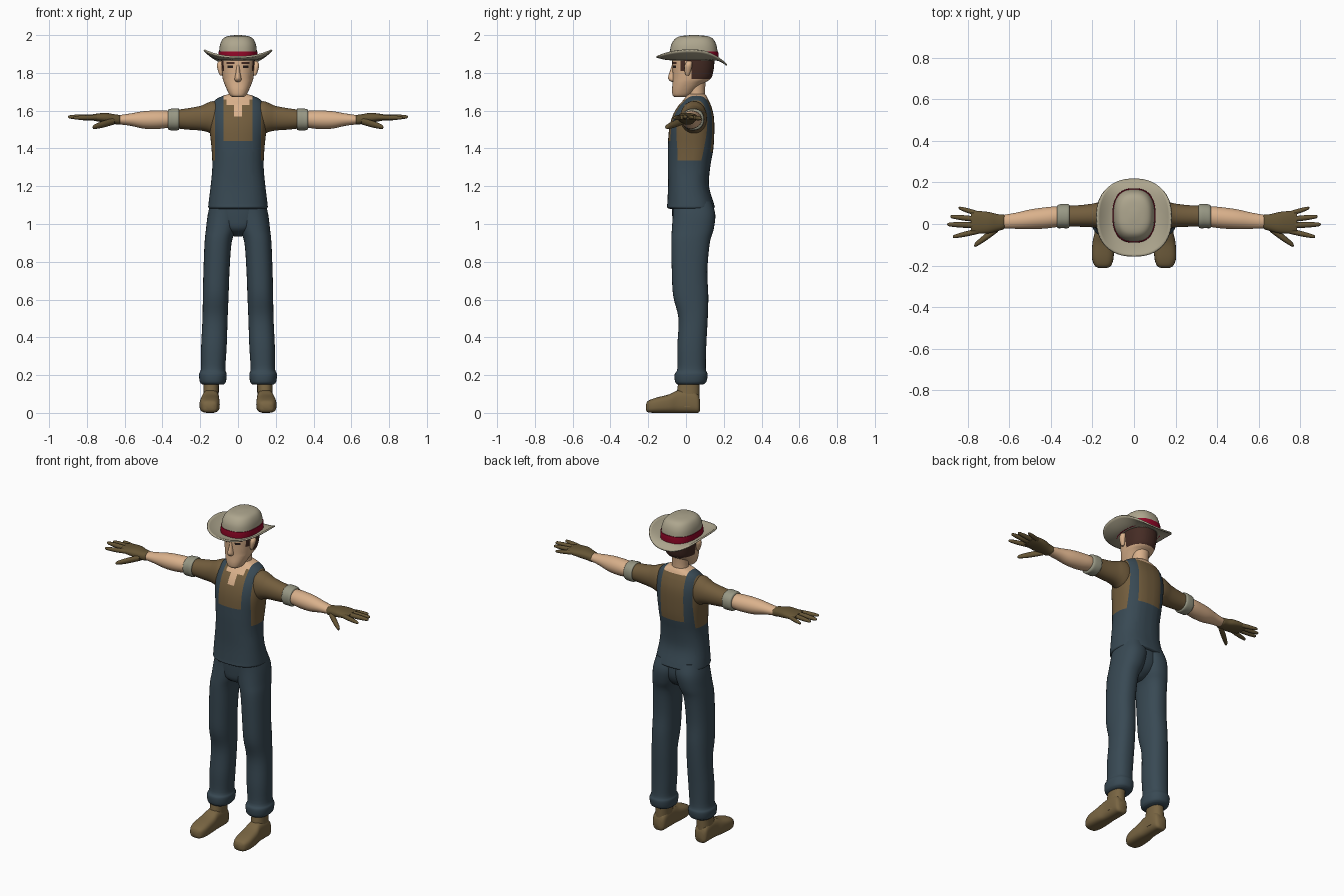
import bpy
import bmesh
import math
from mathutils import Vector

cube = bpy.data.objects.get("Cube")
if cube:
    bpy.data.objects.remove(cube, do_unlink=True)


def material(name, *rgb):
    mat = bpy.data.materials.new(name)
    mat.use_nodes = True
    mat.diffuse_color = (*rgb, 1)
    shader = next(n for n in mat.node_tree.nodes if n.type == "BSDF_PRINCIPLED")
    shader.inputs["Base Color"].default_value = (*rgb, 1)
    shader.inputs["Roughness"].default_value = .8
    return mat


DENIM = material("denim_blue", .04, .067, .088)
SHIRT = material("shirt_brown", .17, .11, .047)
SKIN = material("skin", .7, .44, .26)
FELT = material("hat_felt", .42, .38, .27)
BAND = material("band_red", .28, .002, .02)
HAIR = material("hair_brown", .06, .025, .018)
GLOVE = material("glove_olive", .13, .09, .035)
BOOT = material("boot_leather", .19, .13, .055)
CUFF = material("cuff_grey", .31, .31, .23)
EYE = material("eye_dark", .02, .012, .01)

AXES = {"X": lambda t, a, b: (t, a, b),
        "Y": lambda t, a, b: (a, t, b),
        "Z": lambda t, a, b: (a, b, t)}
parts = []


def refine(rows, steps):
    """Smooth interpolation through cross-section rows."""
    pts = [Vector(r) for r in rows]
    pts = [2 * pts[0] - pts[1]] + pts + [2 * pts[-1] - pts[-2]]
    out = []
    for p, q, r, s in zip(pts, pts[1:], pts[2:], pts[3:]):
        for k in range(steps):
            u = k / steps
            out.append(q + (r - p) * u / 2 + (p - q * 2.5 + r * 2 - s / 2) * u * u
                       + ((q - r) * 3 + s - p) * u ** 3 / 2)
    return out + [pts[-2]]


def finish(name, bm, mats, mirror):
    bmesh.ops.recalc_face_normals(bm, faces=bm.faces[:])
    mesh = bpy.data.meshes.new(name)
    bm.to_mesh(mesh)
    bm.free()
    for mat in mats:
        mesh.materials.append(mat)
    obj = bpy.data.objects.new(name, mesh)
    bpy.context.collection.objects.link(obj)
    if mirror:
        obj.modifiers.new("Mirror", "MIRROR").use_clip = False
    parts.append(obj)
    return obj


def superellipse(angle, power):
    c, s = math.cos(angle), math.sin(angle)
    return (math.copysign(abs(c) ** (2 / power), c),
            math.copysign(abs(s) ** (2 / power), s))


def loft(name, axis, rows, mats, power=2.2, mirror=False, sides=32, steps=4,
         cuts=(), rule=None):
    """Skin rows of (position, low a, high a, low b, high b); a short row is symmetric in a."""
    rows = [(r[0], -r[1], *r[1:]) if len(r) == 4 else r for r in rows]
    bm = bmesh.new()
    rings = []
    for t, a0, a1, b0, b1 in refine(rows, steps):
        ring = []
        for i in range(sides):
            c, s = superellipse(math.tau * i / sides, power)
            ring.append(bm.verts.new(AXES[axis](t, (a0 + a1 + (a1 - a0) * c) / 2,
                                                (b0 + b1 + (b1 - b0) * s) / 2)))
        rings.append(ring)
    for low, high in zip(rings, rings[1:]):
        for i in range(sides):
            j = (i + 1) % sides
            bm.faces.new((low[i], low[j], high[j], high[i]))
    bm.faces.new(rings[0])
    bm.faces.new(rings[-1])
    # Split faces along colour borders
    for way, values in cuts:
        for value in values:
            normal = Vector([way == k for k in "XYZ"])
            bmesh.ops.bisect_plane(bm, geom=bm.verts[:] + bm.edges[:] + bm.faces[:],
                                   plane_co=normal * value, plane_no=normal, dist=1e-5)
    if rule:
        for face in bm.faces:
            face.material_index = rule(face.calc_center_median())
    return finish(name, bm, mats, mirror)


# Boots
loft("boot_foot", "Y", [(-.212, .13, .17, .015, .045), (-.2, .11, .19, .003, .064),
     (-.16, .098, .203, 0, .08), (-.09, .097, .2, 0, .098), (-.04, .1, .19, 0, .12),
     (.03, .1, .188, 0, .12), (.062, .106, .184, 0, .1), (.074, .12, .17, .01, .07)],
     [BOOT], 3, True)
loft("boot_ankle", "Z", [(.03, .1, .188, -.06, .07), (.1, .102, .184, -.05, .071),
     (.2, .1, .18, -.035, .072)], [BOOT], 2.3, True)

# Trousers
loft("trouser_leg", "Z", [(.15, .075, .19, -.045, .09), (.165, .064, .202, -.058, .108),
     (.205, .06, .206, -.06, .114), (.235, .067, .196, -.046, .105),
     (.35, .06, .195, -.046, .107), (.5, .055, .188, -.04, .115),
     (.62, .05, .186, -.068, .118), (.75, .045, .183, -.075, .113),
     (.9, .034, .177, -.078, .126), (.97, .01, .17, -.075, .146),
     (1.05, -.01, .16, -.07, .155), (1.12, -.01, .143, -.07, .135)], [DENIM], 2.3, True)
loft("trouser_seat", "Z", [(.935, .02, 0, .06), (.97, .08, -.06, .11),
     (1.03, .13, -.072, .138), (1.12, .147, -.075, .135)], [DENIM], 2.4)


# Torso with bib, straps, side openings and neckline
def torso_colour(p):
    x, front = abs(p.x), p.y < .04
    if x > .122:
        return int(p.z > 1.335)
    if x > .078 or p.z < (1.44 if front else 1.38):
        return 0
    if front:
        slot = x < .022 and p.z > 1.57
        return 2 if slot or (p.z > 1.63 and x < .06) or p.z > 1.66 else 1
    return 2 if p.z > 1.66 else 1


loft("torso", "Z", [(1.08, .148, -.085, .14), (1.088, .157, -.1, .152),
     (1.11, .156, -.099, .147), (1.2, .145, -.095, .122), (1.3, .136, -.096, .128),
     (1.4, .14, -.096, .145), (1.5, .15, -.09, .15), (1.57, .15, -.072, .147),
     (1.62, .141, -.045, .135), (1.655, .122, -.015, .12), (1.675, .088, 0, .11),
     (1.688, .05, .01, .1)], [DENIM, SHIRT, SKIN], 2.4, sides=48,
     cuts=[("X", [s * v for s in (-1, 1) for v in (.022, .06, .078, .122)]),
           ("Y", [.04]), ("Z", [1.335, 1.38, 1.44, 1.57, 1.63, 1.66])],
     rule=torso_colour)

# Arms
loft("sleeve", "X", [(.08, -.025, .105, 1.48, 1.63), (.13, -.03, .11, 1.475, 1.65),
     (.165, -.024, .106, 1.488, 1.64), (.2, -.016, .098, 1.495, 1.625),
     (.27, -.013, .09, 1.5, 1.612), (.34, -.012, .088, 1.508, 1.603)], [SHIRT], 2.1, True)
loft("sleeve_cuff", "X", [(.31, -.008, .086, 1.51, 1.6), (.316, -.02, .096, 1.497, 1.612),
     (.345, -.02, .096, 1.496, 1.611), (.366, -.02, .092, 1.498, 1.608),
     (.372, -.01, .082, 1.51, 1.598)], [CUFF], 2.2, True)
loft("forearm", "X", [(.33, -.008, .08, 1.515, 1.595), (.38, -.016, .084, 1.508, 1.6),
     (.43, -.022, .08, 1.503, 1.601), (.5, -.025, .07, 1.505, 1.597),
     (.57, -.023, .054, 1.52, 1.585), (.65, -.02, .04, 1.53, 1.573)], [SKIN], 2, True)

# Gloves
loft("glove_palm", "X", [(.625, -.022, .043, 1.53, 1.575), (.632, -.027, .046, 1.526, 1.578),
     (.66, -.035, .048, 1.53, 1.582), (.7, -.045, .058, 1.536, 1.588),
     (.75, -.046, .062, 1.544, 1.584), (.785, -.038, .056, 1.552, 1.578)], [GLOVE], 2.4, True)


def finger(name, base, tip, radius):
    rows = []
    for u, scale in ((0, 1), (.5, 1), (.85, .75), (.97, .5), (1, .1)):
        x, y, z = Vector(base).lerp(Vector(tip), u)
        r = radius * scale
        rows.append((x, y - r, y + r, z - r, z + r))
    loft(name, "X", rows, [GLOVE], 2, True, sides=12, steps=3)


finger("little_finger", (.74, .046, 1.563), (.845, .078, 1.558), .012)
finger("ring_finger", (.75, .022, 1.566), (.885, .036, 1.564), .013)
finger("middle_finger", (.75, -.006, 1.566), (.9, -.002, 1.567), .014)
finger("index_finger", (.74, -.032, 1.564), (.873, -.062, 1.562), .013)
finger("thumb", (.655, -.02, 1.545), (.77, -.104, 1.512), .018)


# Neck and head with hair, brows and eyes
def head_colour(p):
    x = abs(p.x)
    if p.y > .03 and p.z > 1.768 or p.y > -.03 and p.z > 1.862:
        return 1
    if -.03 < p.y < -.006 and p.z > 1.81 and x > .05:
        return 1
    if p.y < -.03 and .018 < x < .062 and 1.847 < p.z < 1.857:
        return 1
    return 2 if p.y < -.03 and .026 < x < .056 and 1.826 < p.z < 1.84 else 0


loft("neck", "Z", [(1.6, .06, .0, .1), (1.68, .049, .01, .1), (1.73, .049, .008, .102),
     (1.8, .055, .01, .11)], [SKIN], 2)
loft("head", "Z", [(1.672, .028, -.06, .0), (1.682, .043, -.071, .025),
     (1.71, .058, -.074, .055), (1.745, .073, -.071, .095), (1.77, .081, -.07, .132),
     (1.81, .087, -.071, .145), (1.86, .091, -.073, .15), (1.91, .088, -.068, .146),
     (1.95, .07, -.05, .12)], [SKIN, HAIR, EYE], 2.3, sides=48,
     cuts=[("X", [s * v for s in (-1, 1) for v in (.018, .026, .056, .062)]),
           ("Y", [-.03, -.006, .03]),
           ("Z", [1.768, 1.81, 1.826, 1.84, 1.847, 1.857, 1.862])], rule=head_colour)
loft("nose", "Z", [(1.752, .008, -.076, -.04), (1.76, .017, -.088, -.04),
     (1.775, .017, -.095, -.04), (1.81, .011, -.085, -.04), (1.85, .009, -.072, -.04)],
     [SKIN], 2, sides=16)
loft("ear", "Z", [(1.785, .085, .094, .0, .015), (1.8, .08, .102, -.006, .022),
     (1.835, .08, .112, -.008, .032), (1.855, .08, .108, .0, .032),
     (1.863, .085, .098, .008, .024)], [SKIN], 2, True, sides=16)

# Hat
loft("hat_crown", "Z", [(1.868, .1, -.086, .168), (1.91, .1, -.085, .167),
     (1.95, .095, -.078, .16), (1.98, .08, -.058, .143), (1.994, .055, -.03, .115),
     (2, .015, .025, .06)], [FELT], 2.5, sides=48)
loft("hat_band", "Z", [(1.868, .104, -.09, .172), (1.895, .104, -.09, .172),
     (1.914, .103, -.088, .17)], [BAND], 2.5, sides=48)

bm = bmesh.new()
SEGMENTS, STEPS = 64, 8
grid = []
for i in range(SEGMENTS):
    angle = math.tau * i / SEGMENTS
    c, s = superellipse(angle, 2.35)
    lift = .05 * math.cos(angle) ** 2 + (.014 if s < 0 else -.03) * math.sin(angle) ** 2
    grid.append([])
    for k in range(STEPS + 1):
        t = k / STEPS
        grid[-1].append(bm.verts.new((c * (.085 + .095 * t), .04 - .01 * t + s * (.115 + .071 * t),
                                      1.871 + lift * t ** 1.8)))
for col, following in zip(grid, grid[1:] + grid[:1]):
    for k in range(STEPS):
        bm.faces.new((col[k], following[k], following[k + 1], col[k + 1]))
brim = finish("hat_brim", bm, [FELT], False)
solid = brim.modifiers.new("Thickness", "SOLIDIFY")
solid.thickness = .009
solid.offset = 0

# Smooth shading with sharp rims
for obj in bpy.context.selected_objects:
    obj.select_set(False)
for obj in parts:
    obj.select_set(True)
bpy.context.view_layer.objects.active = parts[0]
bpy.ops.object.shade_smooth_by_angle(angle=math.radians(50))
